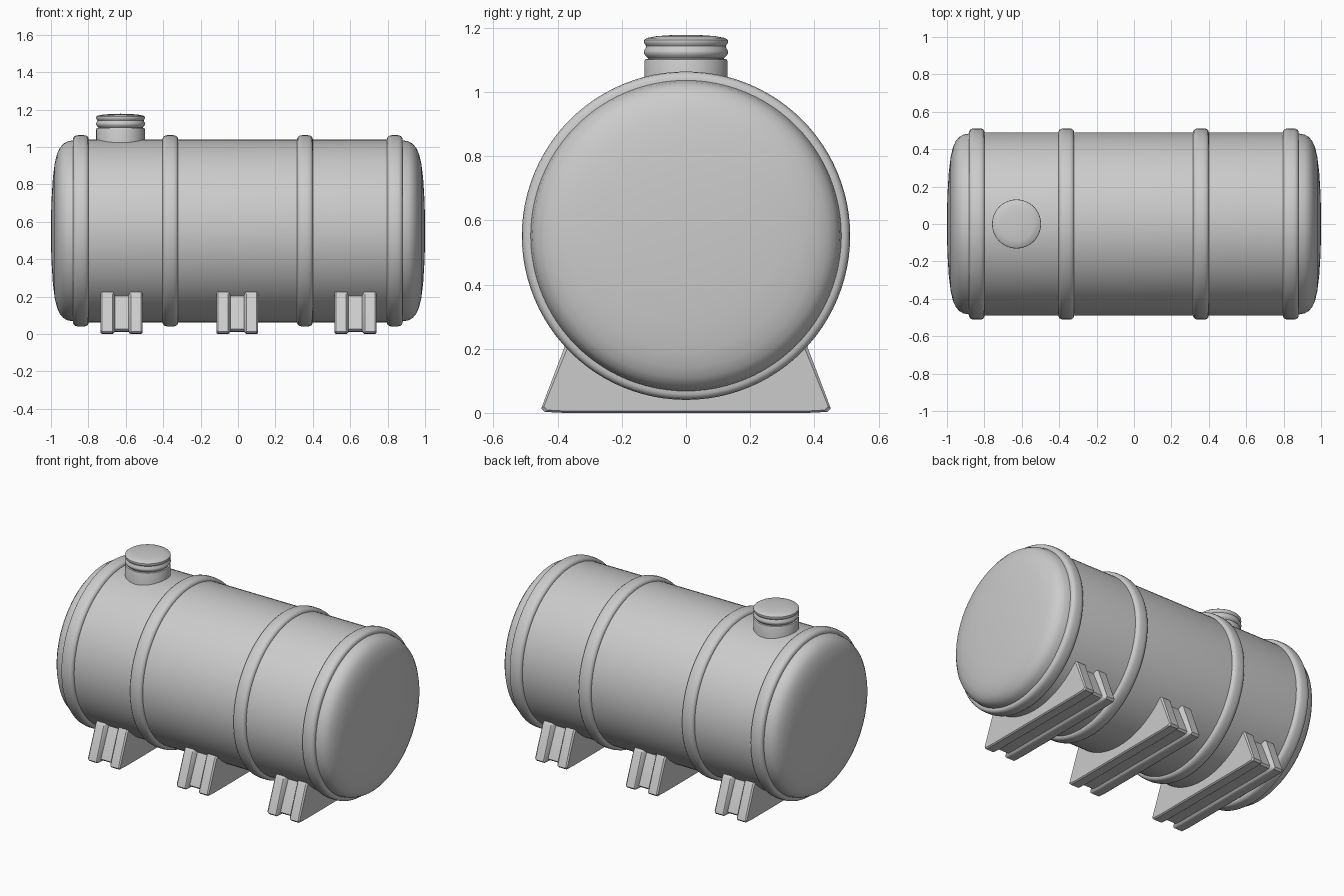
import bpy, bmesh, math
from mathutils import Matrix

if "Cube" in bpy.data.objects:
    bpy.data.objects.remove(bpy.data.objects["Cube"])

CZ = 0.552  # height of the tank axis


def finish(name, bm, angle=35):
    bmesh.ops.remove_doubles(bm, verts=bm.verts, dist=1e-5)
    bmesh.ops.recalc_face_normals(bm, faces=bm.faces)
    mesh = bpy.data.meshes.new(name)
    bm.to_mesh(mesh)
    bm.free()
    ob = bpy.data.objects.new(name, mesh)
    bpy.context.collection.objects.link(ob)
    bpy.ops.object.select_all(action='DESELECT')
    ob.select_set(True)
    bpy.context.view_layer.objects.active = ob
    bpy.ops.object.shade_smooth_by_angle(angle=math.radians(angle))
    return ob


def lathe(name, profile, matrix, segments=96, closed=False):
    """Revolve (radius, height) points around z, then place with matrix."""
    bm = bmesh.new()
    vs = [bm.verts.new((r, 0, h)) for r, h in profile]
    es = [bm.edges.new(p) for p in zip(vs, vs[1:])]
    if closed:
        es.append(bm.edges.new((vs[-1], vs[0])))
    bmesh.ops.spin(bm, geom=vs + es, cent=(0, 0, 0), axis=(0, 0, 1),
                   angle=2 * math.pi, steps=segments)
    bmesh.ops.transform(bm, matrix=matrix, verts=bm.verts)
    return finish(name, bm)


def along_x(x):
    return Matrix.Translation((x, 0, CZ)) @ Matrix.Rotation(math.pi / 2, 4, 'Y')


# Tank shell with domed ends
cap = [(0, 1.0), (0.15, 0.998), (0.28, 0.990), (0.36, 0.980), (0.41, 0.968),
       (0.443, 0.953), (0.465, 0.935), (0.478, 0.912), (0.484, 0.88), (0.489, 0.84)]
lathe("tank_shell", cap + [(r, -h) for r, h in reversed(cap)], along_x(0))

# Raised hoops
half = [(0.48, 0.042), (0.494, 0.0415), (0.503, 0.037), (0.509, 0.028), (0.5115, 0.014)]
hoop = half + [(r, -h) for r, h in reversed(half)]
for i, x in enumerate((-0.84, -0.362, 0.358, 0.838)):
    lathe(f"hoop_{i + 1}", hoop, along_x(x), closed=True)

# Filler neck and its domed lid
lathe("filler_neck", [(0.13, 0.98), (0.13, 1.094), (0.127, 1.101), (0.119, 1.103),
                      (0.119, 1.11)], Matrix.Translation((-0.628, 0, 0)), 64)
lathe("filler_lid", [(0.119, 1.105), (0.126, 1.112), (0.131, 1.120), (0.131, 1.128),
                     (0.126, 1.136), (0.124, 1.143), (0.128, 1.149), (0.131, 1.155),
                     (0.130, 1.162), (0.122, 1.168), (0.09, 1.174), (0.045, 1.177),
                     (0, 1.178)], Matrix.Translation((-0.628, 0, 0)), 64)


def foot_section(side, low, top):
    """Half outline of a saddle foot, mirrored; the top follows the tank."""
    right = [(0.38, low), (0.44 - side, low + 0.003), (0.451 - side, low + 0.014),
             (0.376 - side, 0.212 - top), (0.368 - side, 0.222 - top)]
    for a in (48, 36, 24, 12):
        t = math.radians(a)
        right.append((0.475 * math.sin(t), CZ - 0.475 * math.cos(t)))
    return right + [(-y, z) for y, z in reversed(right)]


# Saddle feet: two flanges with a recessed web between
steps = [(0.112, 0.008, 0.006, 0.006), (0.104, 0, 0, 0), (0.05, 0, 0, 0),
         (0.044, 0.006, 0.003, 0.003), (0.036, 0.028, 0.012, 0.012)]
stations = [(-x, *o) for x, *o in steps] + [(x, *o) for x, *o in reversed(steps)]
for i, cx in enumerate((-0.622, -0.004, 0.628)):
    bm = bmesh.new()
    rings = [[bm.verts.new((cx + x, y, z)) for y, z in foot_section(*o)]
             for x, *o in stations]
    n = len(rings[0])
    for a, b in zip(rings, rings[1:]):
        for k in range(n):
            bm.faces.new((a[k], a[(k + 1) % n], b[(k + 1) % n], b[k]))
    bm.faces.new(rings[0])
    bm.faces.new(rings[-1])
    finish(f"saddle_foot_{i + 1}", bm, 30)
